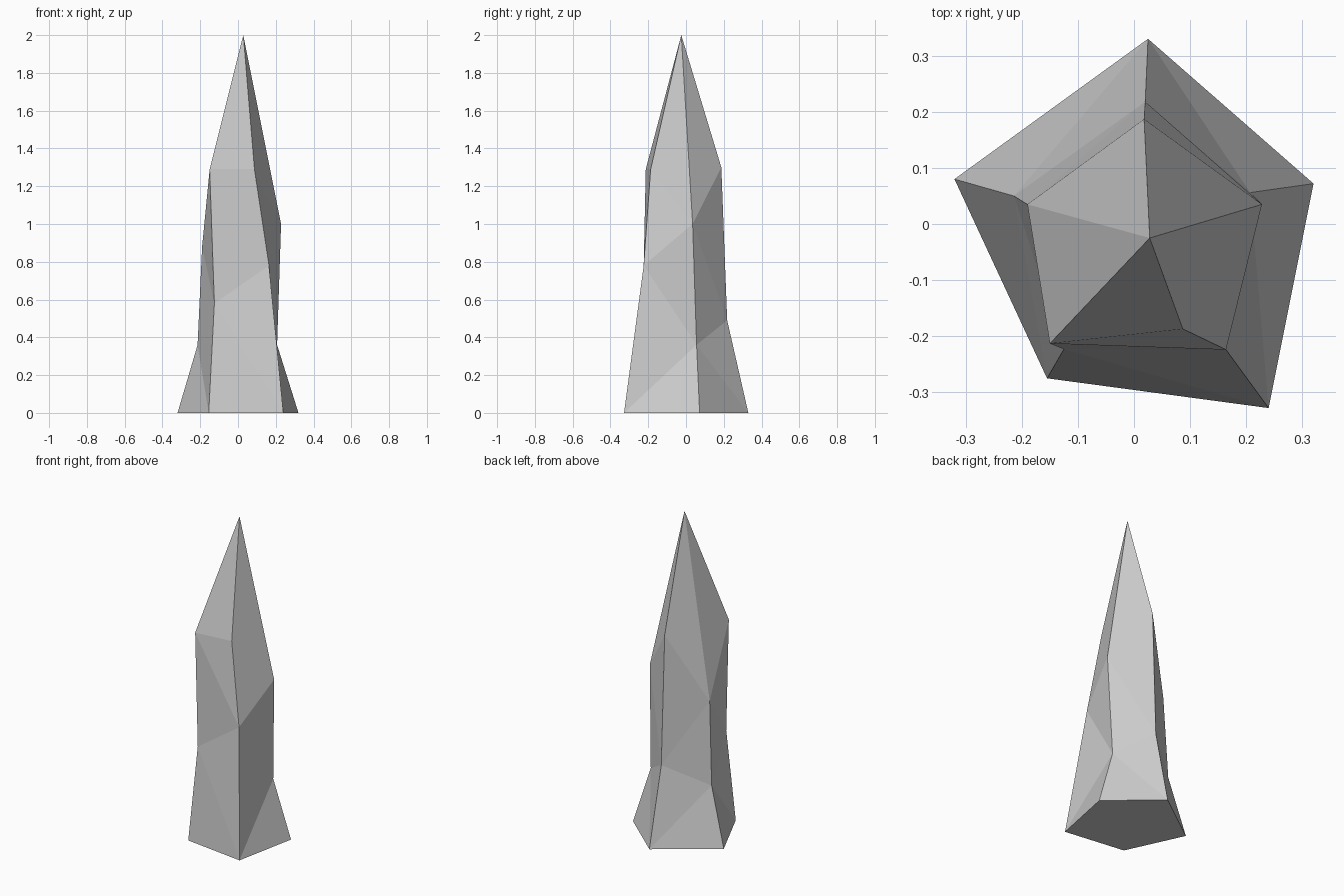
import bpy, bmesh
from mathutils import Vector

if "Cube" in bpy.data.objects:
    bpy.data.objects.remove(bpy.data.objects["Cube"])

# Five crystal ridges, anticlockwise from the back: base, lower and upper corner
RIDGES = [
    [(0.025, 0.33, 0), (0.02, 0.218, 0.49), (0.018, 0.187, 1.30)],
    [(-0.32, 0.08, 0), (-0.214, 0.05, 0.36), (-0.19, 0.035, 0.88)],
    [(-0.155, -0.275, 0), (-0.125, -0.223, 0.58), (-0.15, -0.213, 1.29)],
    [(0.24, -0.328, 0), (0.164, -0.224, 0.78), (0.087, -0.187, 1.29)],
    [(0.32, 0.072, 0), (0.207, 0.056, 0.36), (0.228, 0.035, 1.0)],
]
TIP = (0.028, -0.025, 2.0)


def split_quad(bm, a, b, c, d):
    """Two flat triangles, divided along the shorter diagonal."""
    if (a.co - c.co).length < (b.co - d.co).length:
        tris = ((a, b, c), (a, c, d))
    else:
        tris = ((a, b, d), (b, c, d))
    for tri in tris:
        bm.faces.new(tri)


bm = bmesh.new()
cols = [[bm.verts.new(Vector(p)) for p in ridge] for ridge in RIDGES]
tip = bm.verts.new(TIP)

# Side facets and pointed top
for i, left in enumerate(cols):
    right = cols[(i + 1) % len(cols)]
    for k in range(2):
        split_quad(bm, left[k], right[k], right[k + 1], left[k + 1])
    bm.faces.new((left[2], right[2], tip))

# Flat underside
bm.faces.new([c[0] for c in reversed(cols)])
bmesh.ops.recalc_face_normals(bm, faces=bm.faces)

mesh = bpy.data.meshes.new("crystal_spire")
bm.to_mesh(mesh)
bm.free()
bpy.context.collection.objects.link(bpy.data.objects.new("crystal_spire", mesh))
